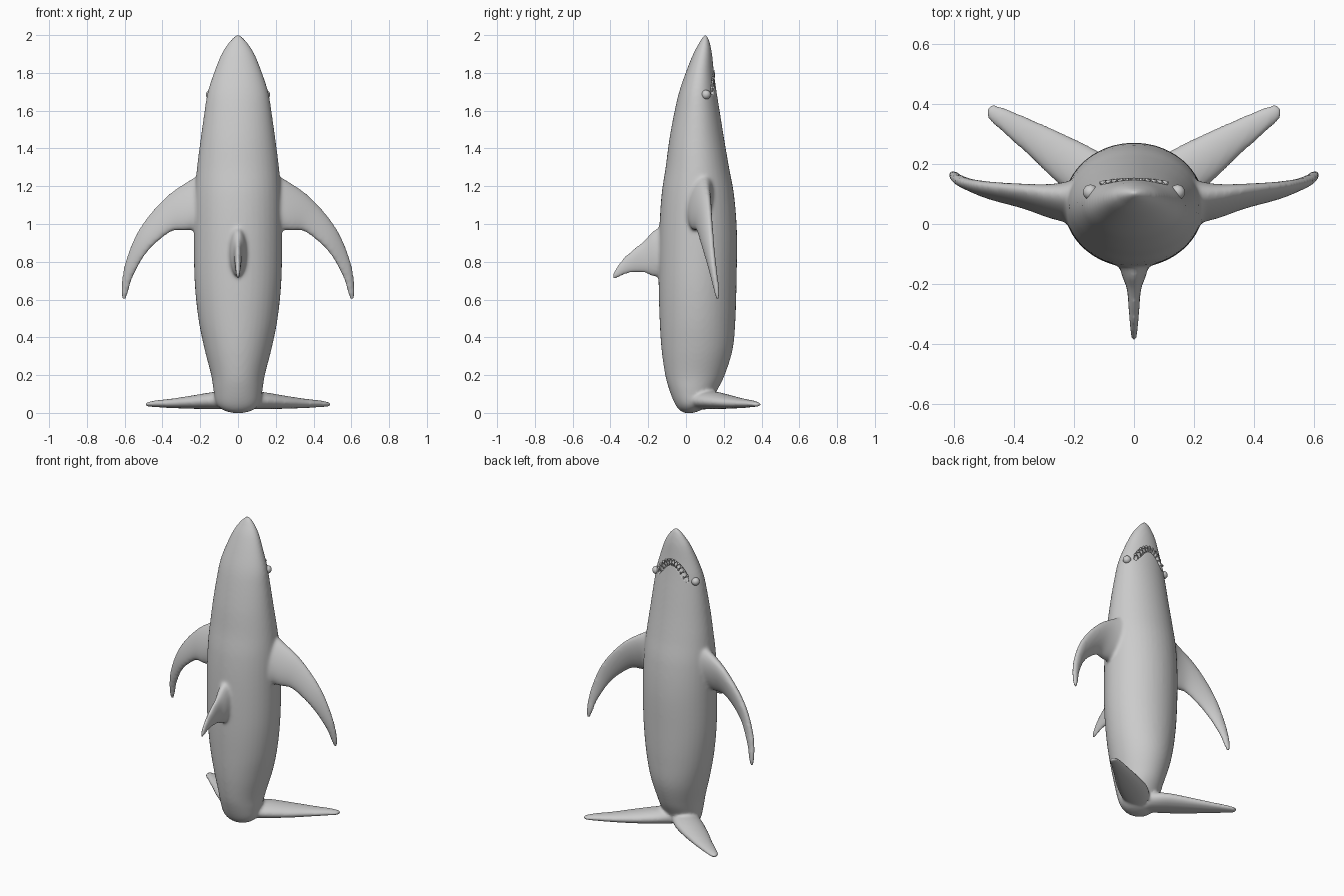
import bpy, bmesh
from mathutils import Vector
from mathutils.bvhtree import BVHTree

if "Cube" in bpy.data.objects:
    bpy.data.objects.remove(bpy.data.objects["Cube"])

X, Y, Z = Vector((1, 0, 0)), Vector((0, 1, 0)), Vector((0, 0, 1))


def catmull(rows, steps=6):
    """Smoothly resample rows of numbers."""
    out = []
    for i in range(len(rows) - 1):
        a, b, c, d = (rows[max(0, min(len(rows) - 1, i + k))] for k in (-1, 0, 1, 2))
        for s in range(steps):
            t = s / steps
            out.append([0.5 * (2 * q + (r - p) * t + (2 * p - 5 * q + 4 * r - w) * t * t
                               + (3 * q - p - 3 * r + w) * t ** 3)
                        for p, q, r, w in zip(a, b, c, d)])
    return out + [list(rows[-1])]


def loft(bm, rows, normal, sign=1, n=40):
    """Rows hold leading point, trailing point and half thickness of an oval section."""
    from math import cos, sin, tau
    rings = []
    for r in catmull(rows):
        lead, trail = Vector(r[0:3]), Vector(r[3:6])
        mid, u, v = (lead + trail) / 2, (lead - trail) / 2, normal * r[6]
        ring = []
        for k in range(n):
            p = mid + u * cos(tau * k / n) + v * sin(tau * k / n)
            ring.append(bm.verts.new((p.x * sign, p.y, p.z)))
        rings.append(ring)
    for a, b in zip(rings, rings[1:]):
        for k in range(n):
            bm.faces.new((a[k], a[(k + 1) % n], b[(k + 1) % n], b[k]))
    bm.faces.new(rings[0])
    bm.faces.new(rings[-1])


def finish(bm, name):
    bmesh.ops.recalc_face_normals(bm, faces=bm.faces)
    me = bpy.data.meshes.new(name)
    bm.to_mesh(me)
    bm.free()
    for p in me.polygons:
        p.use_smooth = True
    ob = bpy.data.objects.new(name, me)
    bpy.context.collection.objects.link(ob)
    return ob


bm = bmesh.new()

# Trunk: height, half width, back y, belly y
trunk = [(0.0, .03, -.01, .04), (.015, .08, -.035, .08), (.05, .115, -.06, .125),
         (.12, .13, -.088, .165), (.2, .142, -.11, .205), (.34, .178, -.13, .248),
         (.5, .21, -.14, .262), (.7, .23, -.145, .268), (.95, .234, -.142, .27),
         (1.15, .23, -.13, .255), (1.3, .217, -.108, .228), (1.45, .198, -.088, .202),
         (1.6, .177, -.06, .178), (1.7, .16, -.036, .162), (1.8, .128, -.002, .148),
         (1.9, .088, .038, .138), (1.96, .05, .07, .126), (1.99, .025, .088, .115),
         (2.004, .007, .099, .107)]
loft(bm, [(w, (b + f) / 2, z, -w, (b + f) / 2, z, (f - b) / 2) for z, w, b, f in trunk], Y)

# Dorsal fin
dorsal = [(-.05, 1.02, -.05, .74, .07), (-.165, .97, -.165, .72, .042),
          (-.22, .915, -.21, .738, .024), (-.29, .86, -.27, .742, .018),
          (-.35, .80, -.32, .733, .014), (-.387, .74, -.36, .715, .01),
          (-.391, .713, -.38, .704, .006)]
loft(bm, [(0, a, b, 0, c, d, t) for a, b, c, d, t in dorsal], X)

# Pectoral fins and tail flukes, both sides
pectoral = [(.12, .10, 1.30, .12, .05, .98, .09), (.25, .10, 1.235, .27, .05, .965, .055),
            (.385, .115, 1.14, .36, .07, .955, .036), (.52, .13, .98, .48, .10, .85, .026),
            (.597, .145, .80, .555, .14, .72, .02), (.62, .165, .65, .58, .16, .64, .015),
            (.612, .168, .60, .594, .166, .598, .008)]
fluke = [(.0, .15, .07, .06, .0, .065, .05), (.08, .22, .07, .16, .06, .062, .046),
         (.2, .285, .06, .27, .15, .055, .036), (.32, .34, .052, .36, .235, .05, .026),
         (.42, .383, .048, .45, .315, .048, .018), (.468, .398, .045, .49, .356, .045, .012),
         (.484, .393, .045, .493, .378, .045, .006)]
for s in (1, -1):
    loft(bm, pectoral, Y, s)
    loft(bm, fluke, Z, s)

# Merge into one skin with soft blends
body = finish(bm, "shark_body")
rem = body.modifiers.new("skin", 'REMESH')
rem.mode = 'VOXEL'
rem.voxel_size = 0.009
rem.use_smooth_shade = True
smo = body.modifiers.new("blend", 'SMOOTH')
smo.factor, smo.iterations = 0.5, 12
dg = bpy.context.evaluated_depsgraph_get()
skin = BVHTree.FromObject(body, dg)


def on_belly(x, z):
    hit = skin.ray_cast(Vector((x, 1, z)), -Y)[0]
    return hit if hit else Vector((x, .14, z))


def mouth(s, dz=0):
    return on_belly(.1 * s, 1.79 - .09 * s * s + dz)


# Mouth groove
bm = bmesh.new()
rows = []
for i in range(9):
    s = -1.08 + 2.16 * i / 8
    p = mouth(s)
    t = Vector((.1, 0, -.18 * s)).normalized()
    side = t.cross(Y) * (.02 if 0 < i < 8 else .008)
    rows.append((*(p + side), *(p - side), .02))
loft(bm, rows, Y, n=16)
cutter = finish(bm, "mouth_cutter")
cutter.hide_render = True
cutter.hide_viewport = False
cutter.display_type = 'WIRE'
cut = body.modifiers.new("mouth", 'BOOLEAN')
cut.operation, cut.object, cut.solver = 'DIFFERENCE', cutter, 'EXACT'

# Teeth: two rows of small cones
bm = bmesh.new()
for row in (1, -1):
    for i in range(11):
        s = -.92 + 1.84 * i / 10
        t = Vector((.1, 0, -.18 * s)).normalized()
        up = -t.cross(Y)
        if up.z < 0:
            up = -up
        base = mouth(s) + up * .019 * row - Y * .005
        d = (-up * row + Y * .5).normalized()
        q = Z.rotation_difference(d).to_matrix().to_4x4()
        q.translation = base + d * .01
        bmesh.ops.create_cone(bm, cap_ends=True, segments=8, radius1=.008,
                              radius2=.001, depth=.024, matrix=q)
finish(bm, "teeth")

# Eyes
for s, side in ((1, "right"), (-1, "left")):
    bpy.ops.mesh.primitive_uv_sphere_add(segments=24, ring_count=12, radius=.025,
                                         location=(s * .145, .106, 1.685))
    bpy.context.object.name = "eye_" + side
    bpy.ops.object.shade_smooth()
